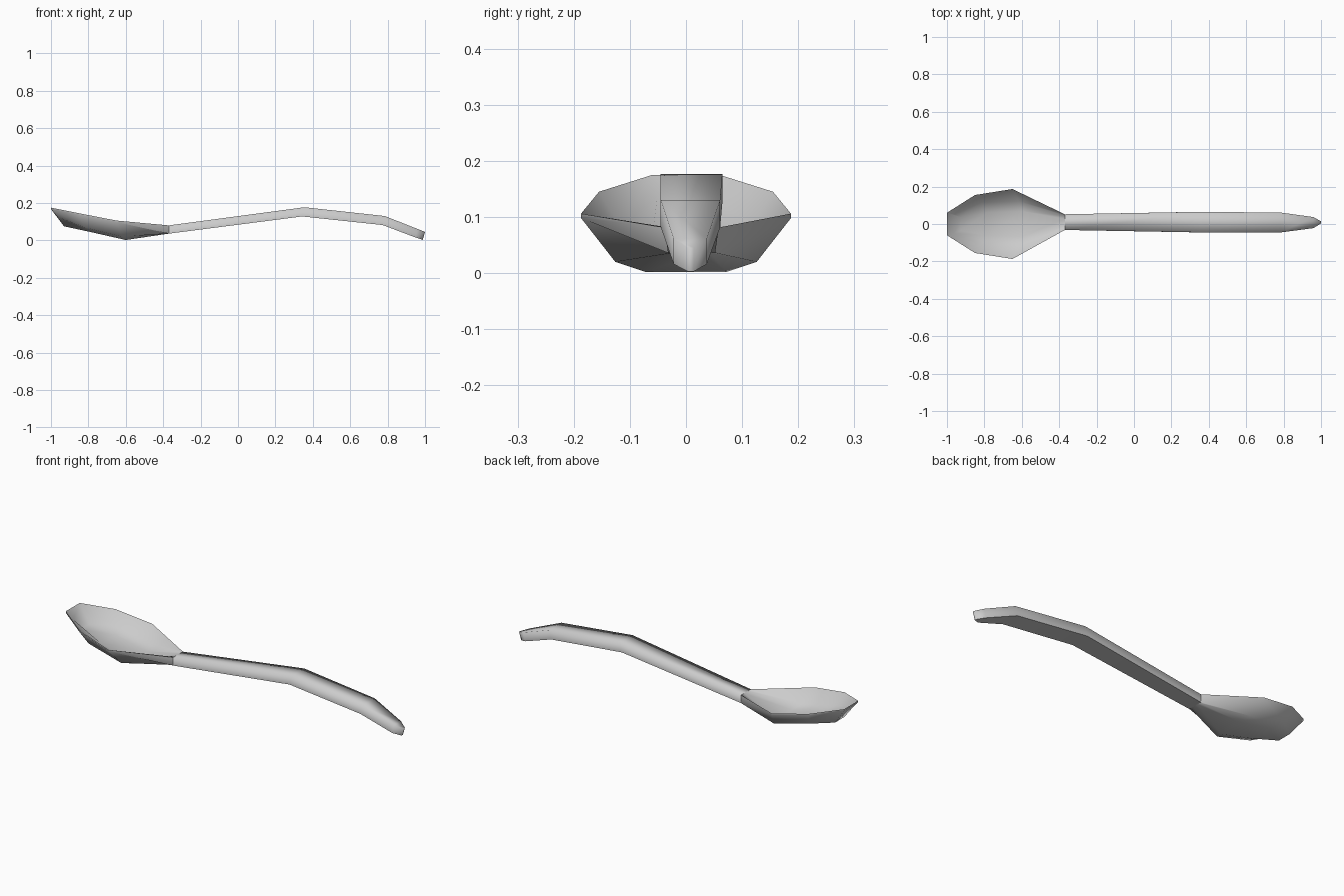
import bpy, bmesh, math
from mathutils import Vector

cube = bpy.data.objects.get("Cube")
if cube:
    bpy.data.objects.remove(cube)

metal = bpy.data.materials.new("brushed grey metal")
metal.use_nodes = True
colour = (0.6, 0.6, 0.6, 1)
metal.diffuse_color = colour
metal.node_tree.nodes["Principled BSDF"].inputs["Base Color"].default_value = colour


def finish(bm, name, is_sharp):
    """Clean normals, smooth shade, and keep the chosen edges sharp."""
    bmesh.ops.recalc_face_normals(bm, faces=bm.faces)
    bm.normal_update()
    for f in bm.faces:
        f.smooth = True
    for e in bm.edges:
        if len(e.link_faces) == 2 and is_sharp(e):
            e.smooth = False
    mesh = bpy.data.meshes.new(name)
    bm.to_mesh(mesh)
    bm.free()
    mesh.materials.append(metal)
    obj = bpy.data.objects.new(name, mesh)
    bpy.context.collection.objects.link(obj)


def bridge(bm, rows):
    """Quads between neighbouring rows of vertices."""
    for a, b in zip(rows, rows[1:]):
        for i in range(len(a) - 1):
            bm.faces.new((a[i], a[i + 1], b[i + 1], b[i]))


# Bowl: half sections (rim, flank, floor) from the tip towards the neck
SECTIONS = [
    ((-1, .06, .175), (-.965, .055, .125), (-.93, .04, .075)),
    ((-.85, .155, .145), (-.82, .12, .07), (-.79, .065, .045)),
    ((-.65, .187, .106), (-.62, .126, .02), (-.6, .072, .002)),
]
NECK_X, NECK_MID, NECK_HALF, NECK_TOP, NECK_LOW = -.37, .01, .042, .08, .036
bm = bmesh.new()
outer, inner = [], []
for section in SECTIONS:
    rim, flank, floor = [Vector(p) for p in section]
    low_rim = rim - Vector((0, 0, .008))
    lift = Vector((.004, -.004, .012))
    for rows, half in ((outer, (low_rim, flank, floor)),
                       (inner, (rim, flank + lift, floor + lift))):
        left = [Vector((p.x, -p.y, p.z)) for p in half]
        rows.append([bm.verts.new(p) for p in left + list(reversed(half))])
for rows, z in ((outer, NECK_LOW), (inner, NECK_TOP)):
    rows.append([bm.verts.new((NECK_X, NECK_MID + NECK_HALF * s, z))
                 for s in (-1, -.8, -.4, .4, .8, 1)])
bridge(bm, outer)
bridge(bm, inner)
for side in (0, -1):
    bridge(bm, [[r[side] for r in outer], [r[side] for r in inner]])
bm.faces.new(outer[0])
bm.faces.new(inner[0])
bm.faces.new((outer[0][0], outer[0][-1], inner[0][-1], inner[0][0]))
finish(bm, "bowl", lambda e: e.calc_face_angle(0) > math.radians(50))

# Handle: x, right edge, left edge, top height, thickness
STATIONS = [
    (NECK_X, NECK_MID - NECK_HALF, NECK_MID + NECK_HALF, NECK_TOP, .044),
    (.355, -.045, .065, .177, .049),
    (.785, -.045, .061, .13, .048),
    (.96, -.022, .037, .061, .045),
    (1, .003, .014, .045, .042),
]
bm = bmesh.new()
rings = []
for x, right, left, top, thick in STATIONS:
    back = 0 if x == NECK_X else .012
    corners = ((x, right, top), (x, left, top),
               (x - back, left, top - thick), (x - back, right, top - thick))
    ring = [bm.verts.new(c) for c in corners]
    rings.append(ring + ring[:1])
bridge(bm, rings)
bm.faces.new(rings[-1][:4])
finish(bm, "handle", lambda e: min(f.normal.z for f in e.link_faces) < -.6
       and e.calc_face_angle(0) > math.radians(50))
